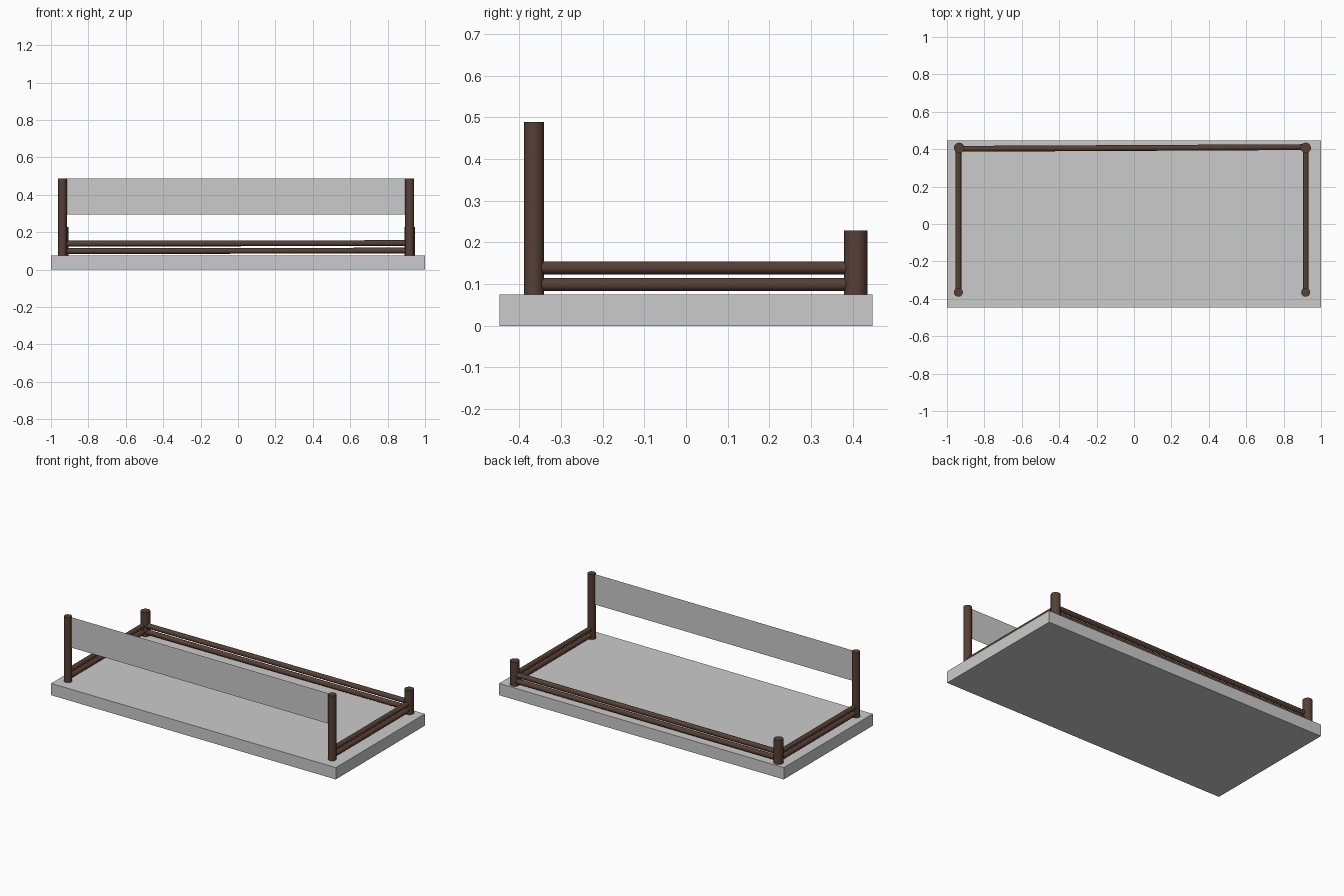
import bpy, math
from mathutils import Vector

if "Cube" in bpy.data.objects:
    bpy.data.objects.remove(bpy.data.objects["Cube"])

wood = bpy.data.materials.new("dark_wood")
wood.diffuse_color = (0.095, 0.05, 0.036, 1)
wood.use_nodes = True
wood.node_tree.nodes["Principled BSDF"].inputs["Base Color"].default_value = wood.diffuse_color


def pole(name, a, b, radius, sides=16):
    """Round timber running from point a to point b."""
    a, b = Vector(a), Vector(b)
    d = b - a
    bpy.ops.mesh.primitive_cylinder_add(vertices=sides, radius=radius, depth=d.length,
                                        location=(a + b) / 2,
                                        rotation=d.to_track_quat('Z', 'Y').to_euler())
    ob = bpy.context.object
    ob.name = name
    ob.data.materials.append(wood)
    bpy.ops.object.shade_smooth_by_angle(angle=math.radians(40))
    return ob


# Base slab
bpy.ops.mesh.primitive_cube_add(size=1, location=(0, 0, 0.0375))
slab = bpy.context.object
slab.name = "base_slab"
slab.scale = (2, 0.894, 0.075)

FLOOR, FRONT, BACK = 0.073, -0.365, 0.407
LEVELS = {"lower": 0.099, "upper": 0.139}

for side, xf, xb in (("left", -0.939, -0.935), ("right", 0.918, 0.918)):
    # Tall front posts and short, thicker back posts
    pole(side + "_front_post", (xf, FRONT, FLOOR), (xf, FRONT, 0.488), 0.024)
    pole(side + "_back_post", (xb, BACK, FLOOR), (xb, BACK, 0.228), 0.028)
    # Paired side rails
    for level, z in LEVELS.items():
        pole(f"{side}_{level}_rail", (xf, FRONT + 0.01, z), (xf, BACK - 0.01, z), 0.0155, 12)

# Paired back rails
for level, z in LEVELS.items():
    pole(f"back_{level}_rail", (-0.925, 0.402, z), (0.91, 0.411, z + 0.003), 0.0155, 12)

# Thin front sign panel between the tall posts
bpy.ops.mesh.primitive_plane_add(size=1, location=(-0.01, FRONT, 0.39),
                                 rotation=(math.pi / 2, 0, 0))
panel = bpy.context.object
panel.name = "front_panel"
panel.scale = (1.83, 0.193, 1)
